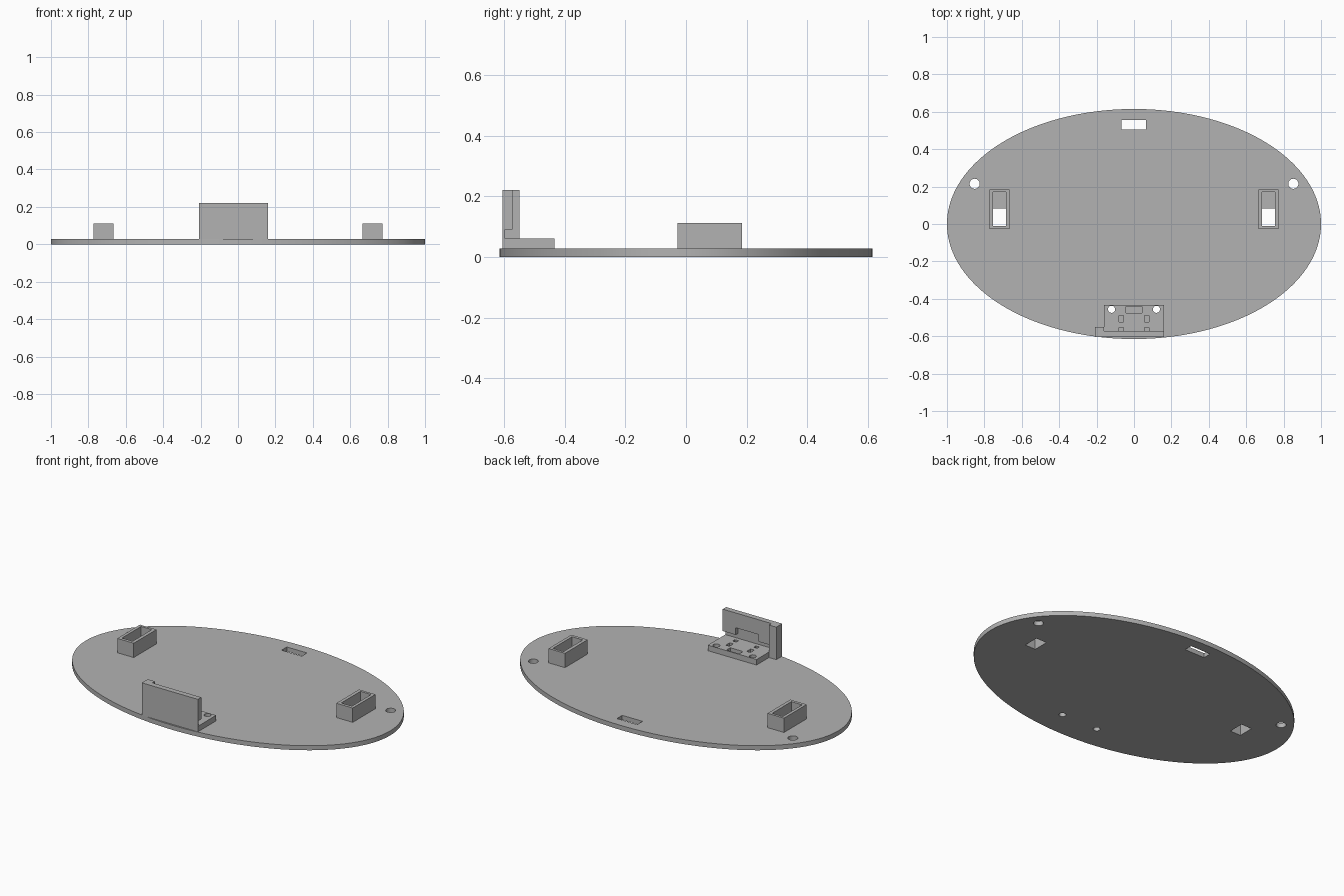
import bpy
import math
from mathutils import Vector

if "Cube" in bpy.data.objects:
    bpy.data.objects.remove(bpy.data.objects["Cube"], do_unlink=True)

grey = bpy.data.materials.new("plain grey")
grey.use_nodes = True
colour = (0.45, 0.45, 0.45, 1)
grey.diffuse_color = colour
grey.node_tree.nodes["Principled BSDF"].inputs["Base Color"].default_value = colour

BASE_TOP = 0.027
BRACKET_TOP = 0.06


def finish(name):
    obj = bpy.context.object
    obj.name = name
    bpy.ops.object.transform_apply(location=True, rotation=True, scale=True)
    obj.data.materials.append(grey)
    return obj


def box(name, x, y, z):
    low, high = (Vector(p) for p in zip(x, y, z))
    bpy.ops.mesh.primitive_cube_add(size=1, location=(low + high) / 2)
    bpy.context.object.scale = high - low
    return finish(name)


def disc(name, x, y, z, rx, ry, sides):
    bpy.ops.mesh.primitive_cylinder_add(vertices=sides, radius=1, depth=1,
                                        location=(x, y, sum(z) / 2))
    bpy.context.object.scale = (rx, ry, z[1] - z[0])
    return finish(name)


def hole(x, y, r):
    return disc("hole_cutter", x, y, (-0.1, 0.3), r, r, 32)


def cut(target, cutters):
    # Subtract each cutter, then discard it
    for cutter in cutters:
        mod = target.modifiers.new("cut", "BOOLEAN")
        mod.operation = "DIFFERENCE"
        mod.solver = "EXACT"
        mod.object = cutter
        bpy.context.view_layer.objects.active = target
        bpy.ops.object.modifier_apply(modifier=mod.name)
        bpy.data.objects.remove(cutter, do_unlink=True)


def smooth(obj):
    bpy.ops.object.select_all(action="DESELECT")
    obj.select_set(True)
    bpy.context.view_layer.objects.active = obj
    bpy.ops.object.shade_smooth_by_angle(angle=math.radians(30))


# Oval base plate with rear slot, side holes and socket openings
through = (-0.1, 0.3)
plate = disc("base_plate", 0, 0, (0, BASE_TOP), 1, 0.615, 160)
cutters = [box("slot_cutter", (-0.068, 0.065), (0.505, 0.555), through)]
for s in (-1, 1):
    cutters += [
        hole(s * 0.852, 0.215, 0.027),
        hole(s * 0.12, -0.456, 0.019),
        box("opening_cutter", sorted((s * 0.685, s * 0.755)), (-0.01, 0.083), through),
    ]
cut(plate, cutters)
smooth(plate)

# Open-topped sockets on each side
for s, side in ((1, "left"), (-1, "right")):
    socket = box(side + "_socket", sorted((s * 0.665, s * 0.773)), (-0.028, 0.185),
                 (BASE_TOP, 0.112))
    cut(socket, [box("cavity_cutter", sorted((s * 0.685, s * 0.755)),
                     (-0.01, 0.17), through)])

# Bracket foot with screw holes and slots
foot = box("bracket_foot", (-0.16, 0.16), (-0.6, -0.433), (BASE_TOP, BRACKET_TOP))
cutters = [box("slot_cutter", (-0.042, 0.042), (-0.475, -0.44), through)]
for s in (-1, 1):
    cutters.append(hole(s * 0.12, -0.456, 0.019))
    for y in ((-0.525, -0.488), (-0.588, -0.553)):
        cutters.append(box("slot_cutter", sorted((s * 0.057, s * 0.081)), y, through))
cut(foot, cutters)
smooth(foot)

# Upright wall, thinned along the bottom and recessed in the middle
wall = box("bracket_wall", (-0.16, 0.16), (-0.605, -0.573), (BASE_TOP, 0.22))
cut(wall, [
    box("undercut_cutter", (-0.3, 0.3), (-0.597, -0.5), (BRACKET_TOP, 0.09)),
    box("recess_cutter", (-0.075, 0.075), (-0.597, -0.5), (BRACKET_TOP, 0.132)),
])

# Corner post at the end of the wall
box("bracket_post", (-0.208, -0.16), (-0.605, -0.55), (BASE_TOP, 0.22))
